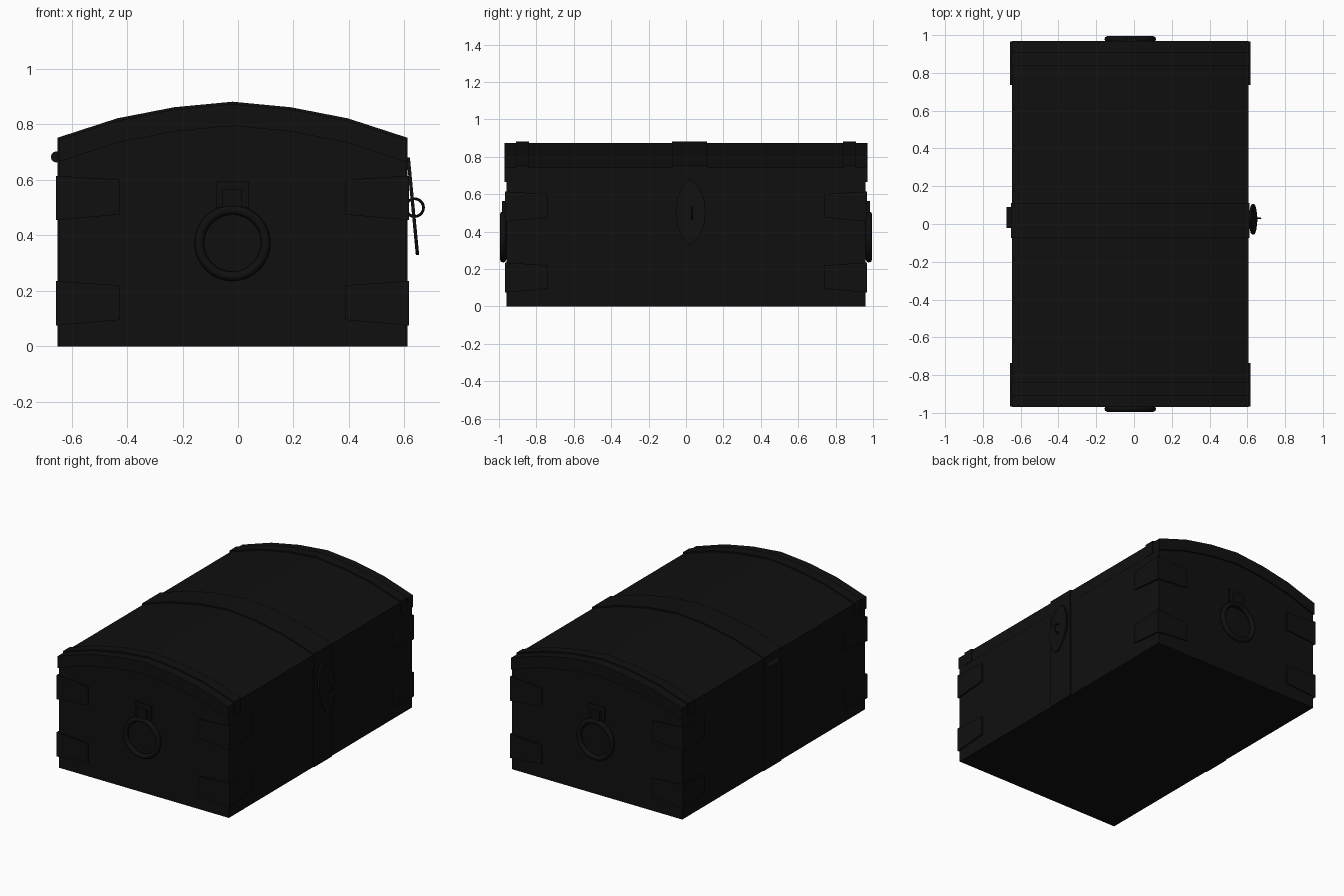
import bpy, bmesh
from math import cos, sin, pi, radians
from mathutils import Vector

if "Cube" in bpy.data.objects:
    bpy.data.objects.remove(bpy.data.objects["Cube"])

mat = bpy.data.materials.new("dark")
mat.diffuse_color = (0.005, 0.005, 0.005, 1)
mat.use_nodes = True
mat.node_tree.nodes["Principled BSDF"].inputs["Base Color"].default_value = mat.diffuse_color
CX = -0.02   # chest centre line in x
ARCH = [(-0.63, 0.75), (-0.415, 0.82), (-0.21, 0.86), (0, 0.88),
        (0.21, 0.86), (0.415, 0.82), (0.63, 0.75)]


def prism(name, pts, offset):
    """Extrude a closed 3D polygon by an offset vector."""
    bm = bmesh.new()
    off = Vector(offset)
    a = [bm.verts.new(p) for p in pts]
    b = [bm.verts.new(Vector(p) + off) for p in pts]
    n = len(a)
    bm.faces.new(a)
    bm.faces.new(b[::-1])
    for i in range(n):
        bm.faces.new((a[i], b[i], b[(i + 1) % n], a[(i + 1) % n]))
    bmesh.ops.recalc_face_normals(bm, faces=bm.faces)
    me = bpy.data.meshes.new(name)
    bm.to_mesh(me)
    bm.free()
    ob = bpy.data.objects.new(name, me)
    bpy.context.collection.objects.link(ob)
    me.materials.append(mat)
    return ob


def box(name, x0, x1, y0, y1, z0, z1):
    return prism(name, [(x0, y0, z0), (x1, y0, z0), (x1, y0, z1), (x0, y0, z1)],
                 (0, y1 - y0, 0))


def arch(name, y0, y1, grow, drop):
    """Curved strip following the lid profile."""
    top = [(CX + x * (1 + grow), y0, z + grow) for x, z in ARCH]
    low = [(CX + x * (1 + grow), y0, z - drop) for x, z in ARCH]
    return prism(name, top + low[::-1], (0, y1 - y0, 0))


def torus(name, loc, rot, R, r, n, m):
    bpy.ops.mesh.primitive_torus_add(location=loc, rotation=rot, major_radius=R,
                                     minor_radius=r, major_segments=n, minor_segments=m)
    ob = bpy.context.object
    ob.name = name
    ob.data.materials.append(mat)
    bpy.ops.object.shade_smooth_by_angle(angle=radians(50))


# body with walls rising under the curved lid
under = [(CX + x * 0.992, -0.96, z - 0.08) for x, z in ARCH]
prism("body", [(CX - 0.625, -0.96, 0), *under, (CX + 0.625, -0.96, 0)], (0, 1.92, 0))

# curved lid and raised straps over it
arch("lid", -0.97, 0.97, -0.006, 0.085)
arch("lid_center_strap", -0.075, 0.112, 0.002, 0.085)
for s in (-1, 1):
    arch("lid_end_strap", s * 0.84, s * 0.908, 0.002, 0.085)

# straps down both long sides
for s in (-1, 1):
    x = [CX + s * 0.60, CX + s * 0.631]
    box("side_strap", min(x), max(x), -0.075, 0.112, 0.0, 0.68)

# wrap-around corner brackets, tapering away from the corner
for sx in (-1, 1):
    for sy in (-1, 1):
        for z0 in (0.075, 0.455):
            xo, yo = CX + sx * 0.636, sy * 0.967
            prof = [(0, z0), (0.23, z0 + 0.02), (0.23, z0 + 0.145), (0, z0 + 0.16)]
            prism("corner_bracket_end", [(xo - sx * d, yo, z) for d, z in prof],
                  (0, -sy * 0.02, 0))
            prism("corner_bracket_side", [(xo, yo - sy * d, z) for d, z in prof],
                  (-sx * 0.02, 0, 0))

# ring handles on both ends, with mounting plate and loop
for s in (-1, 1):
    torus("ring_handle", (CX, s * 0.978, 0.372), (pi / 2, 0, 0), 0.12, 0.017, 32, 8)
    y = sorted((s * 0.95, s * 0.968))
    box("handle_plate", CX - 0.06, CX + 0.06, *y, 0.50, 0.595)
    y = sorted((s * 0.95, s * 0.985))
    box("handle_loop", CX - 0.035, CX + 0.035, *y, 0.475, 0.565)

# hinge barrel at the back of the lid
prism("hinge", [(-0.655 + 0.02 * cos(i * pi / 6), -0.02, 0.683 + 0.02 * sin(i * pi / 6))
                for i in range(12)], (0, 0.11, 0))

# leaf-shaped hasp leaning outward, with a staple ring
hasp = []
for i in range(16):
    a = i * pi / 8
    z = 0.505 + 0.175 * sin(a)
    hasp.append((0.608 + (0.68 - z) * 0.095, 0.025 + 0.08 * cos(a) * abs(cos(a)) ** 0.3, z))
prism("hasp", hasp, (0.012, 0, 0))
torus("staple", (0.637, 0.03, 0.50), (pi / 2, 0, 0), 0.032, 0.005, 20, 6)
